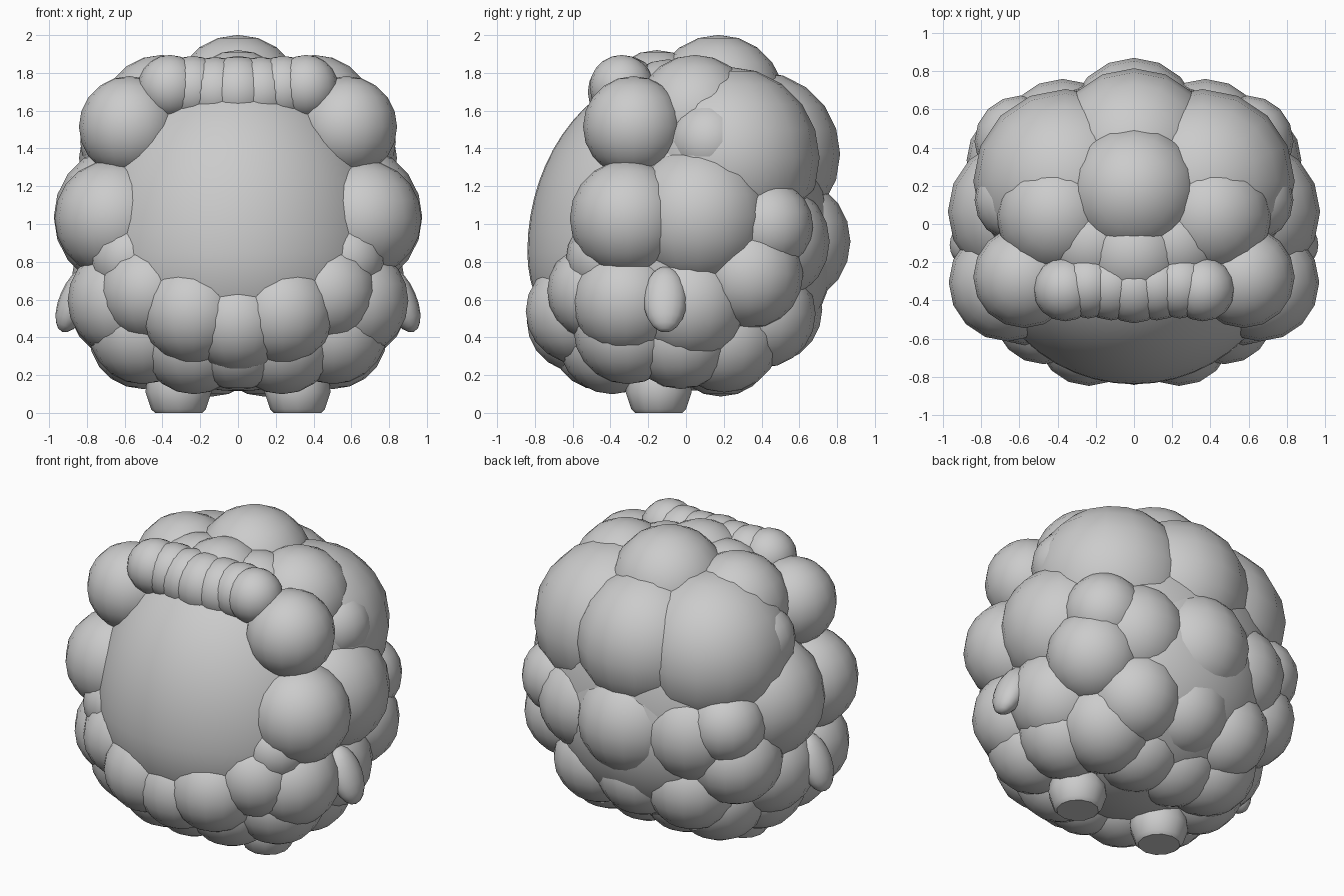
import bpy, bmesh, math
from mathutils import Matrix, Vector

if "Cube" in bpy.data.objects:
    bpy.data.objects.remove(bpy.data.objects["Cube"])

grey = bpy.data.materials.new("plain grey")
grey.diffuse_color = (0.6, 0.6, 0.6, 1)
grey.use_nodes = True
grey.node_tree.nodes["Principled BSDF"].inputs["Base Color"].default_value = grey.diffuse_color
HUB = Vector((0, 0, 1.0))


def finish(bm, name, angle=60):
    bmesh.ops.recalc_face_normals(bm, faces=bm.faces)
    me = bpy.data.meshes.new(name)
    bm.to_mesh(me)
    bm.free()
    me.materials.append(grey)
    ob = bpy.data.objects.new(name, me)
    bpy.context.collection.objects.link(ob)
    bpy.ops.object.select_all(action='DESELECT')
    bpy.context.view_layer.objects.active = ob
    ob.select_set(True)
    bpy.ops.object.shade_smooth_by_angle(angle=math.radians(angle))
    return ob


def ball(bm, loc, radii, tilt=0, seg=16, rings=10):
    m = (Matrix.Translation(loc) @ Matrix.Rotation(tilt, 4, 'Y')
         @ Matrix.Diagonal((*radii, 1)))
    return bmesh.ops.create_uvsphere(bm, u_segments=seg, v_segments=rings,
                                     radius=1, matrix=m)['verts']


# Smooth egg-shaped body whose front is the bare face
bm = bmesh.new()
for v in ball(bm, (0, -0.03, 0.85), (0.82, 0.81, 0.98), seg=48, rings=32):
    if v.co.z < 0.85:
        v.co.z = 0.85 + (v.co.z - 0.85) * 0.75
finish(bm, "body_and_face")

# Wool layer under the tufts
bm = bmesh.new()
ball(bm, (0, 0.11, 1.0), (0.86, 0.64, 0.82), seg=32, rings=24)
finish(bm, "under_wool")


def puffs(name, widen, items):
    """Wool tufts as (x, y, z, radius), mirrored when off the centre line.
    Widening keeps the outer tip in place and makes the tuft shallower."""
    bm = bmesh.new()
    for x, y, z, r in items:
        c = Vector((x, y, z))
        c -= (c - HUB).normalized() * r * (widen - 1)
        for s in ((1, -1) if x else (1,)):
            ball(bm, (s * c.x, c.y, c.z), (r * widen,) * 3)
    finish(bm, name)


# Wool around the crown and fringe
puffs("crown_wool", 1.1, [
    (0, 0.18, 1.68, 0.32), (0.42, 0.05, 1.60, 0.29), (0, -0.16, 1.66, 0.26),
    (0.22, -0.1, 1.62, 0.25)])
puffs("fringe_wool", 1, [
    (0, -0.33, 1.70, 0.19), (0.12, -0.32, 1.70, 0.185), (0.24, -0.32, 1.715, 0.175),
    (0.36, -0.34, 1.725, 0.17)])

# Wool on the sides
puffs("front_side_wool", 1.03, [
    (0.58, -0.28, 1.52, 0.26), (0.67, -0.31, 1.03, 0.30), (0.62, -0.32, 0.59, 0.28)])
puffs("rear_side_wool", 1.15, [
    (0.64, 0.07, 1.04, 0.335), (0.64, 0.13, 1.45, 0.19), (0.62, 0.02, 0.56, 0.27),
    (0.62, 0.35, 0.72, 0.25), (0.62, 0.45, 0.99, 0.21)])

# Wool on the back
puffs("back_wool", 1.15, [
    (0.40, 0.25, 1.39, 0.42), (0, 0.42, 1.41, 0.38), (0, 0.57, 0.90, 0.30),
    (0.40, 0.47, 0.90, 0.28), (0, 0.46, 0.52, 0.25), (0.35, 0.42, 0.50, 0.25)])

# Wool below the face and around the belly
puffs("chest_wool", 1.05, [
    (0.24, -0.58, 0.53, 0.265), (0, -0.58, 0.48, 0.26), (0.48, -0.48, 0.64, 0.25),
    (0.58, -0.43, 0.82, 0.20)])
puffs("belly_wool", 1.25, [
    (0.25, -0.42, 0.34, 0.23), (0.54, -0.33, 0.40, 0.23), (0, -0.48, 0.34, 0.21),
    (0.54, -0.03, 0.37, 0.23), (0.42, 0.22, 0.36, 0.24), (0.15, 0.20, 0.32, 0.23)])

for side, s in (("right", 1), ("left", -1)):
    # Stubby arm leaning outwards
    bm = bmesh.new()
    ball(bm, (s * 0.86, -0.11, 0.60), (0.085, 0.115, 0.185), tilt=-s * 0.4)
    finish(bm, side + "_arm")

    # Flat-soled foot, turned from a short profile
    bm = bmesh.new()
    n = 12
    loops = []
    for r, z in ((0.125, 0), (0.145, 0.02), (0.175, 0.11), (0.165, 0.2), (0.12, 0.28)):
        loops.append([bm.verts.new((s * 0.315 + r * math.cos(math.tau * i / n),
                                    -0.145 + r * math.sin(math.tau * i / n), z))
                      for i in range(n)])
    for a, b in zip(loops, loops[1:]):
        for i in range(n):
            j = (i + 1) % n
            bm.faces.new((a[i], a[j], b[j], b[i]))
    bm.faces.new(loops[0])
    bm.faces.new(loops[-1])
    finish(bm, side + "_foot", 40)
